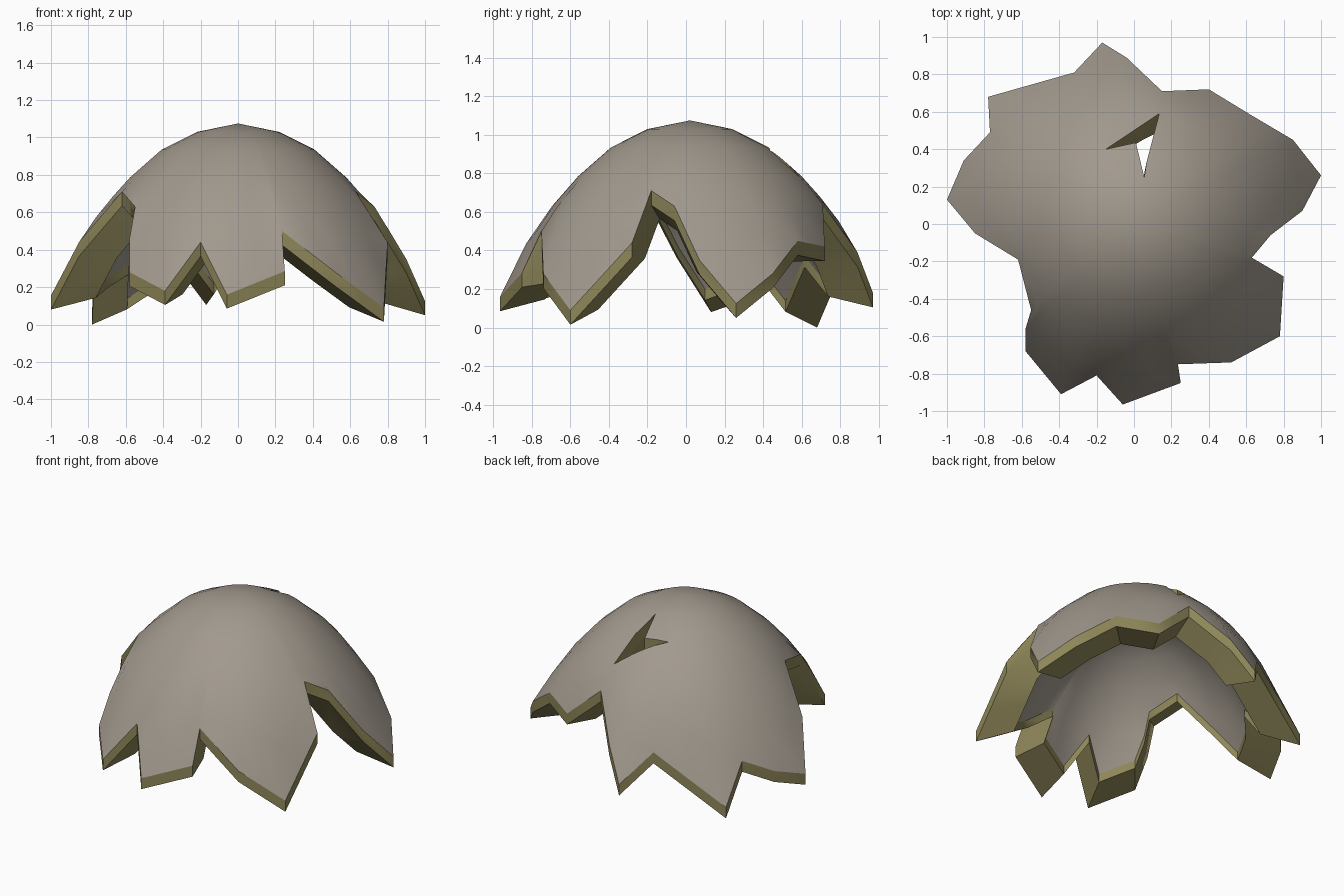
import bpy, bmesh, math
from mathutils import Vector

if "Cube" in bpy.data.objects:
    bpy.data.objects.remove(bpy.data.objects["Cube"], do_unlink=True)

AXIS = Vector((0, .02))          # axis of the dome, seen from above
DROP = Vector((0, 0, .075))      # height of the upright band under the edge
CORE = Vector((0, 0, .34))       # centre towards which the inner skin shrinks
SHRINK = .76

# Dome profile as (radius, height) from the crown outward
PROFILE = [(0, 1.075), (.22, 1.03), (.41, .935), (.53, .84), (.65, .71),
           (.75, .59), (.85, .44), (.91, .32), (.97, .19), (1.05, .08)]

# Corners of the broken edge, seen from above, counter-clockwise (x, y, height)
BREAK = [(-.06, -.965, .16), (.25, -.85, .285), (.235, -.75, .5), (.52, -.74, .28),
         (.78, -.6, .09), (.8, -.28, .44), (.63, -.18, .71), (.73, -.06, .63),
         (.9, .07, .35), (1, .26, .125), (.85, .45, .28), (.63, .58, .45),
         (.4, .72, .42), (.15, .71, .64), (-.04, .89, .39), (-.17, .97, .18),
         (-.32, .81, .38), (-.78, .68, .075), (-.77, .49, .32), (-.91, .34, .23),
         (-1, .13, .155), (-.85, -.05, .44), (-.62, -.19, .71), (-.55, -.46, .63),
         (-.58, -.56, .46), (-.58, -.68, .28), (-.39, -.91, .18), (-.2, -.81, .44)]

# Outline of the small splintered hole behind the crown
HOLE = [(.135, .59), (-.15, .4), (.01, .435), (.055, .25), (.067, .33)]


def make_material(name, colour):
    mat = bpy.data.materials.new(name)
    mat.use_nodes = True
    mat.diffuse_color = (*colour, 1)
    bsdf = mat.node_tree.nodes["Principled BSDF"]
    bsdf.inputs["Base Color"].default_value = (*colour, 1)
    bsdf.inputs["Roughness"].default_value = 0.8
    return mat


def height(radius):
    """Height of the dome surface at a distance from its axis."""
    for (r0, z0), (r1, z1) in zip(PROFILE, PROFILE[1:]):
        if radius <= r1:
            return z0 + (z1 - z0) * (radius - r0) / (r1 - r0)
    return PROFILE[-1][1]


def inward(p, scale=SHRINK):
    """Shrink a point of the outer shape towards the core."""
    return CORE + (p - CORE) * scale


def break_points():
    """Walk the broken edge, splitting long spans."""
    corners = [Vector(c) for c in BREAK]
    for a, b in zip(corners, corners[1:] + corners[:1]):
        steps = max(1, math.ceil(a.xy.angle(b.xy) / math.radians(14)))
        for i in range(steps):
            yield a.lerp(b, i / steps)


def meridian(edge_point):
    """Points of the outer skin from near the crown to the broken edge."""
    offset = edge_point.xy - AXIS
    rim = offset.length
    lift = edge_point.z - height(rim)
    rings = [.22, .41, .58]
    levels = [(r, 0) for r in rings]
    for t in (1 / 3, 2 / 3, 1):
        levels.append((rings[-1] + (rim - rings[-1]) * t, lift * t ** 3))
    points = []
    for r, dz in levels:
        flat = AXIS + offset.normalized() * r
        points.append(Vector((*flat, height(r) + dz)))
    return points


def new_object(name, bm, materials):
    mesh = bpy.data.meshes.new(name)
    bm.to_mesh(mesh)
    bm.free()
    for mat in materials:
        mesh.materials.append(mat)
    obj = bpy.data.objects.new(name, mesh)
    bpy.context.collection.objects.link(obj)
    return obj


def build_shell(materials):
    """Outer skin, upright band, sloping band, inner lip and inner skin."""
    bm = bmesh.new()
    crown = Vector((*AXIS, height(0)))
    outer_crown = bm.verts.new(crown)
    inner_crown = bm.verts.new(inward(crown))
    columns = []
    for edge_point in break_points():
        outer = meridian(edge_point)
        inner = [inward(p) for p in reversed(outer)]
        foot = outer[-1] - DROP
        path = outer + [foot, inward(foot)] + inner
        columns.append([bm.verts.new(p) for p in path])
    edge = len(outer) - 1
    for a, b in zip(columns, columns[1:] + columns[:1]):
        bm.faces.new((outer_crown, a[0], b[0]))
        bm.faces.new((inner_crown, b[-1], a[-1]))
        for k in range(len(a) - 1):
            face = bm.faces.new((a[k], a[k + 1], b[k + 1], b[k]))
            face.material_index = 1 if edge <= k <= edge + 2 else 0
    # Keep the border between skin and broken edge crisp
    for e in bm.edges:
        e.smooth = len({f.material_index for f in e.link_faces}) == 1
    return new_object("broken_shell", bm, materials)


def build_hole_cutter(materials):
    """Plug through the shell with the same two-step wall as the broken edge."""
    bm = bmesh.new()
    points = [Vector((x, y, height((Vector((x, y)) - AXIS).length))) for x, y in HOLE]
    layers = [[p + DROP for p in points], [p - DROP for p in points],
              [inward(p - DROP) for p in points],
              [inward(p - DROP, SHRINK - .2) for p in points]]
    loops = [[bm.verts.new(p) for p in layer] for layer in layers]
    bm.faces.new(loops[0])
    bm.faces.new(loops[-1][::-1])
    for upper, lower in zip(loops, loops[1:]):
        for i in range(len(points)):
            j = (i + 1) % len(points)
            bm.faces.new((upper[i], lower[i], lower[j], upper[j]))
    for face in bm.faces:
        face.material_index = 1
    bmesh.ops.recalc_face_normals(bm, faces=bm.faces)
    cutter = new_object("hole_cutter", bm, materials)
    cutter.hide_render = True
    return cutter


materials = [make_material("warm_grey_shell", (.36, .32, .27)),
             make_material("olive_broken_edge", (.27, .24, .10))]
shell = build_shell(materials)
cutter = build_hole_cutter(materials)

bpy.ops.object.select_all(action="DESELECT")
shell.select_set(True)
bpy.context.view_layer.objects.active = shell

# Punch the hole
cut = shell.modifiers.new("hole", "BOOLEAN")
cut.operation = "DIFFERENCE"
cut.solver = "EXACT"
cut.object = cutter
bpy.ops.object.modifier_apply(modifier=cut.name)
bpy.data.objects.remove(cutter, do_unlink=True)

# Smooth the curved skins, keep the broken edges crisp
bpy.ops.object.shade_smooth_by_angle(angle=math.radians(35), keep_sharp_edges=True)
